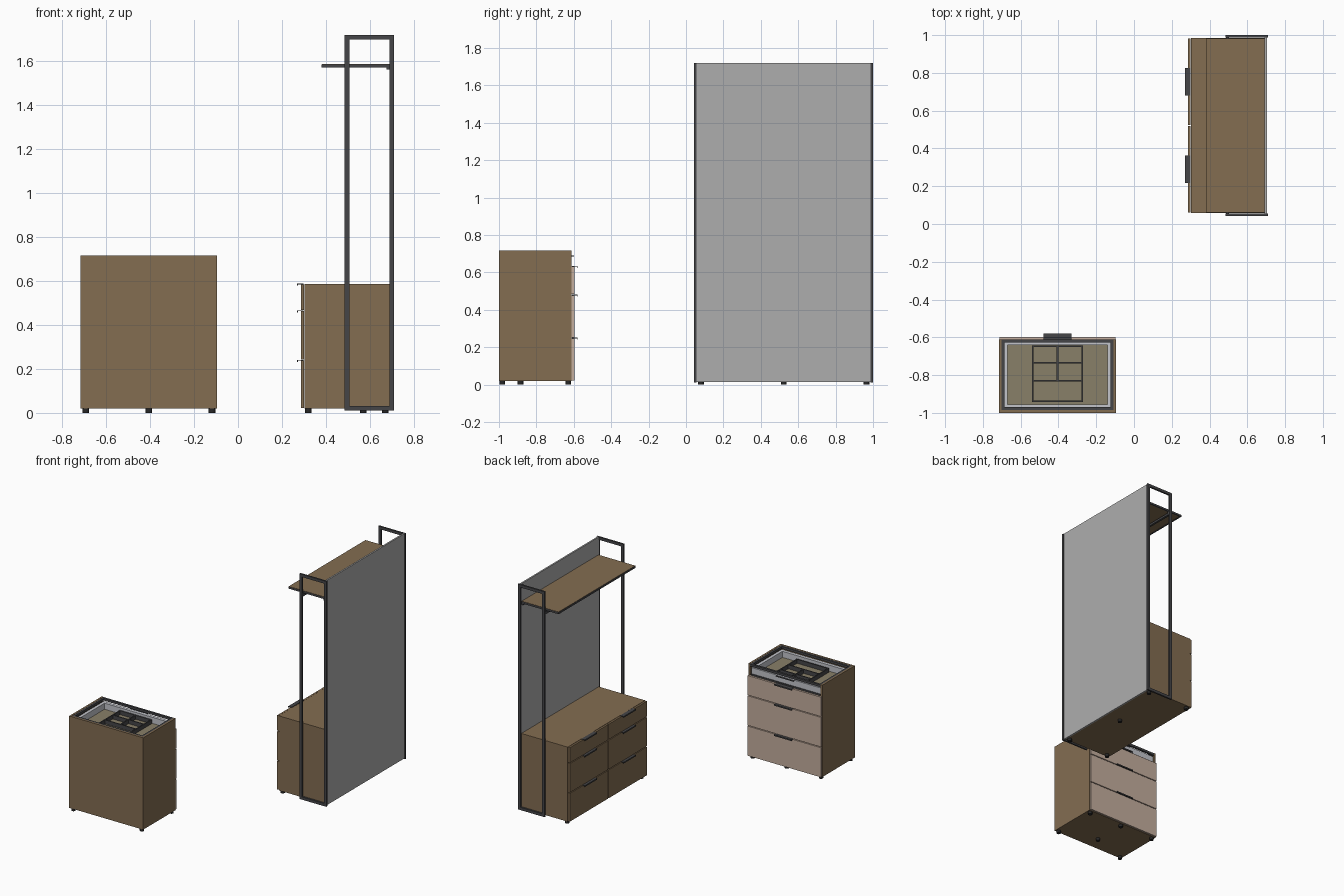
import bpy
import bmesh
from mathutils import Vector

default = bpy.data.objects.get("Cube")
if default:
    bpy.data.objects.remove(default, do_unlink=True)


def material(name, red, green, blue):
    mat = bpy.data.materials.new(name)
    mat.use_nodes = True
    colour = (red, green, blue, 1)
    mat.diffuse_color = colour
    shader = next(n for n in mat.node_tree.nodes if n.type == 'BSDF_PRINCIPLED')
    shader.inputs["Base Color"].default_value = colour
    shader.inputs["Roughness"].default_value = 0.6
    return mat


wood = material("brown wood", .228, .153, .083)
blush = material("blush drawer fronts", .55, .42, .34)
metal = material("dark metal", .06, .06, .064)
rubber = material("black feet", .02, .02, .02)
mirror = material("mirror grey", .42, .42, .42)
glass = material("pale glass", .55, .56, .6)
lining = material("tray lining", .25, .215, .14)


def finish(name, mat, bm):
    mesh = bpy.data.meshes.new(name)
    bm.to_mesh(mesh)
    bm.free()
    mesh.materials.append(mat)
    obj = bpy.data.objects.new(name, mesh)
    bpy.context.collection.objects.link(obj)
    return obj


def blocks(name, mat, *boxes):
    """One object made of boxes, each given as x, y and z spans."""
    bm = bmesh.new()
    for spans in boxes:
        low = Vector([min(s) for s in spans])
        high = Vector([max(s) for s in spans])
        verts = bmesh.ops.create_cube(bm, size=1)["verts"]
        for v in verts:
            v.co = (low + high) / 2 + v.co * (high - low)
    return finish(name, mat, bm)


def ring(a, b, t):
    """Four bars of width t around the rectangle spanned by a and b."""
    inner = (a[0] + t, a[1] - t)
    return [((a[0], a[0] + t), b), ((a[1] - t, a[1]), b),
            (inner, (b[0], b[0] + t)), (inner, (b[1] - t, b[1]))]


def feet(name, places):
    bm = bmesh.new()
    for x, y in places:
        made = bmesh.ops.create_cone(bm, cap_ends=True, segments=20, radius1=.015,
                                     radius2=.015, depth=.02)
        bmesh.ops.translate(bm, verts=made["verts"], vec=(x, y, .01))
    obj = finish(name, rubber, bm)
    bpy.context.view_layer.objects.active = obj
    obj.select_set(True)
    bpy.ops.object.shade_smooth_by_angle()
    obj.select_set(False)


def drawer_bank(name, mat, face, outward, columns, levels, along_x):
    """Drawer fronts with a lipped handle on the top edge of each."""
    gap = .003

    def place(out, side, up):
        return (side, out, up) if along_x else (out, side, up)

    fronts, handles = [], []
    for left, right in columns:
        middle = (left + right) / 2
        grip = (middle - .073, middle + .073)
        for bottom, top in zip(levels, levels[1:]):
            edge = top - gap
            fronts.append(place((face, face - outward * .014),
                                (left + gap, right - gap), (bottom + gap, edge)))
            tip = face + outward * .017
            handles.append(place((face - outward * .012, tip), grip, (edge, edge + .004)))
            handles.append(place((tip, tip - outward * .004), grip, (edge - .006, edge)))
    blocks(name + "_drawer_fronts", mat, *fronts)
    blocks(name + "_drawer_handles", metal, *handles)


# Wardrobe chest
chest_y = (.058, .986)
base = .02
chest_top = .585
blocks("chest_carcass", wood, ((.302, .69), chest_y, (base, chest_top)))
centre = sum(chest_y) / 2
drawer_bank("chest", wood, .286, -1,
            [(chest_y[0], centre), (centre, chest_y[1])],
            [base, .24, .465, chest_top + .002], False)
feet("chest_feet", [(x, y) for x in (.32, .67) for y in (.08, .965)] + [(.57, centre)])

# Tall side frames and the mirror panel between them
height = 1.718
for name, y in (("right_frame", (.043, .056)), ("left_frame", (.987, 1))):
    blocks(name, metal, *[(x, y, z) for x, z in ring((.485, .71), (.01, height), .021)])
blocks("mirror_panel", mirror, ((.692, .704), (.056, .987), (.015, height)))

# Upper shelf with dark edging, hanging rail and rear support
shelf_x, shelf_y = (.38, .692), (.06, .983)
blocks("shelf_edging", metal,
       *[(x, y, (1.57, 1.584)) for x, y in ring(shelf_x, shelf_y, .01)])
blocks("shelf_board", wood, ((.382, .69), (.062, .981), (1.573, 1.586)))
blocks("shelf_rear_support", metal, ((.675, .692), shelf_y, (1.56, 1.572)))
blocks("hanging_rail", metal, ((.487, .503), (.056, .987), (1.542, 1.558)),
       *[((.487, .503), (y, y + .012), (1.55, 1.574)) for y in (.06, .971)])

# Island body with raised sides and back around the display tray
isl_x, isl_y = (-.715, -.095), (-1, -.611)
deck, rim = .63, .716
wall = .014
blocks("island_carcass", wood, (isl_x, isl_y, (base, deck)),
       ((isl_x[0], isl_x[0] + wall), isl_y, (deck, rim)),
       ((isl_x[1] - wall, isl_x[1]), isl_y, (deck, rim)),
       ((isl_x[0] + wall, isl_x[1] - wall), (isl_y[0], isl_y[0] + wall), (deck, rim)))
drawer_bank("island", blush, -.597, 1, [isl_x], [base, .25, .48, deck + .003], True)
island_mid = sum(isl_x) / 2
feet("island_feet", [(x, y) for x in (-.692, -.118) for y in (-.982, -.63)]
     + [(island_mid, y) for y in (-.885, -.63)])

# Dark frame around the open top
top_x, top_y = (isl_x[0] + wall, isl_x[1] - wall), (isl_y[0] + wall, isl_y[1])
blocks("island_top_frame", metal,
       *[(x, y, (.698, rim - .001)) for x, y in ring(top_x, top_y, .016)])

# Display tray: glass walls, lining and dividers
tray_x, tray_y = (-.694, -.116), (-.979, -.617)
floor = .642
blocks("tray_walls", glass,
       *[(x, y, (deck, .688)) for x, y in ring(tray_x, tray_y, .024)])
blocks("tray_floor", lining, ((-.672, -.138), (-.956, -.64), (deck, floor)))
blocks("tray_front_rail", metal, (tray_x, (-.617, -.612), (deck, floor)))
blocks("tray_handle", metal, ((island_mid - .073, island_mid + .073),
                              (-.617, -.6), (.684, .689)))
grid_x, grid_y = (-.54, -.27), (-.942, -.644)
up = (floor, .672)
bars = [(x, y, up) for x, y in ring(grid_x, grid_y, .008)]
bars += [(grid_x, (y - .004, y + .004), up) for y in (-.735, -.83)]
bars.append(((island_mid - .004, island_mid + .004), (-.83, grid_y[1]), up))
blocks("tray_dividers", metal, *bars)
